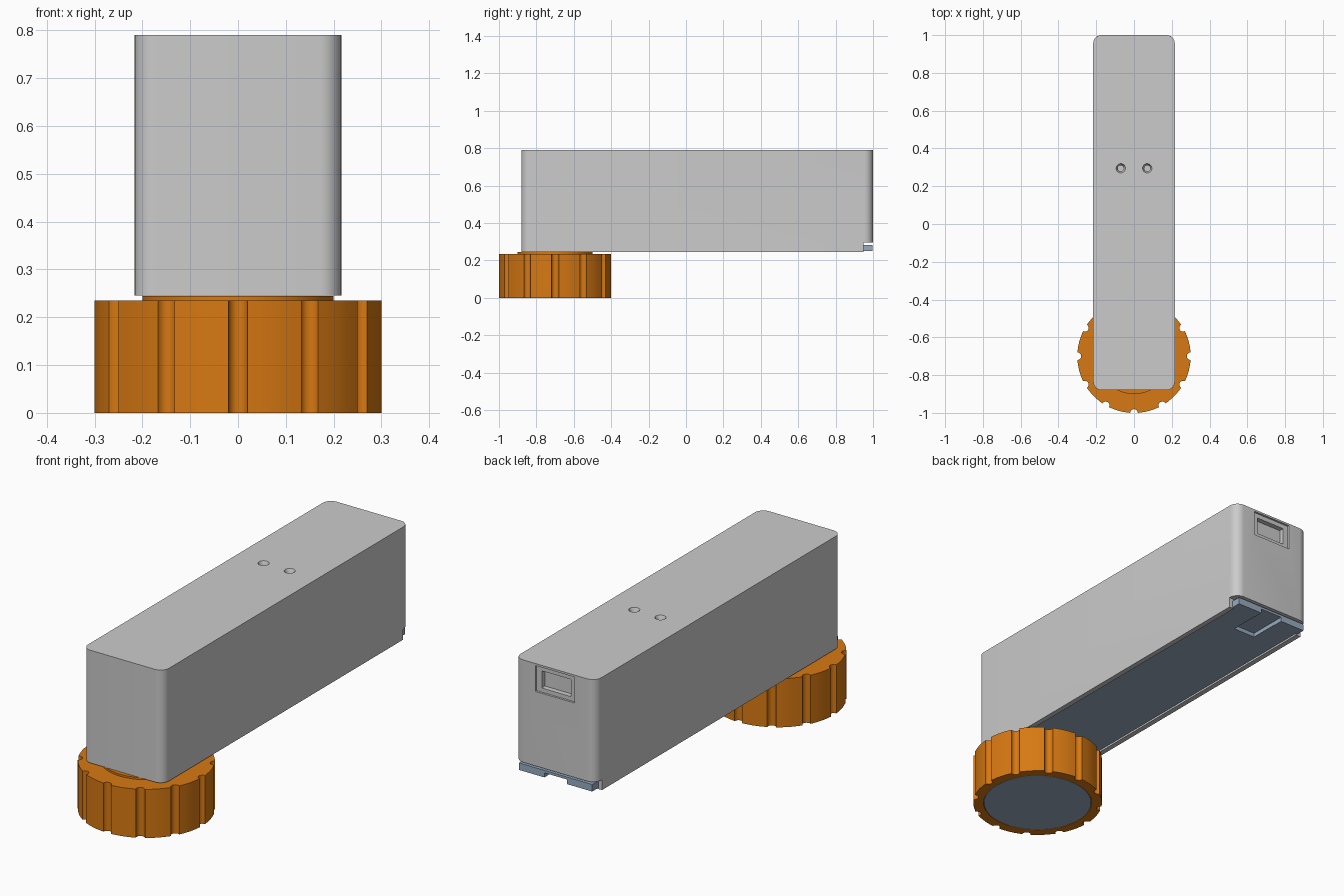
import bpy, bmesh, math

cube = bpy.data.objects.get("Cube")
if cube:
    bpy.data.objects.remove(cube)


def material(name, rgb):
    m = bpy.data.materials.new(name)
    m.use_nodes = True
    m.diffuse_color = (*rgb, 1)
    m.node_tree.nodes["Principled BSDF"].inputs["Base Color"].default_value = (*rgb, 1)
    return m


GREY = material("light grey", (0.60, 0.60, 0.60))
ORANGE = material("orange", (0.68, 0.19, 0.006))
BLUE = material("blue grey", (0.31, 0.41, 0.53))


def prism(name, outline, z0, z1, mat):
    """Extrude a 2D outline between two heights."""
    bm = bmesh.new()
    face = bm.faces.new([bm.verts.new((x, y, z0)) for x, y in outline])
    top = bmesh.ops.extrude_face_region(bm, geom=[face])["geom"]
    bmesh.ops.translate(bm, vec=(0, 0, z1 - z0),
                        verts=[v for v in top if isinstance(v, bmesh.types.BMVert)])
    bmesh.ops.recalc_face_normals(bm, faces=bm.faces)
    me = bpy.data.meshes.new(name)
    bm.to_mesh(me)
    bm.free()
    ob = bpy.data.objects.new(name, me)
    me.materials.append(mat)
    bpy.context.collection.objects.link(ob)
    return ob


def box_outline(x0, x1, y0, y1, r=0.0, steps=8):
    """Rectangle with optional rounded corners."""
    if r == 0:
        return [(x0, y0), (x1, y0), (x1, y1), (x0, y1)]
    pts = []
    for i, (cx, cy) in enumerate([(x1 - r, y1 - r), (x0 + r, y1 - r),
                                  (x0 + r, y0 + r), (x1 - r, y0 + r)]):
        for s in range(steps + 1):
            a = math.pi / 2 * (i + s / steps)
            pts.append((cx + r * math.cos(a), cy + r * math.sin(a)))
    return pts


def circle(x, y, r, n=64):
    return [(x + r * math.cos(2 * math.pi * i / n),
             y + r * math.sin(2 * math.pi * i / n)) for i in range(n)]


def cut(ob, cutter):
    """Subtract the cutter, then discard it."""
    mod = ob.modifiers.new("cut", "BOOLEAN")
    mod.operation = "DIFFERENCE"
    mod.solver = "EXACT"
    mod.object = cutter
    bpy.context.view_layer.update()
    dg = bpy.context.evaluated_depsgraph_get()
    me = bpy.data.meshes.new_from_object(ob.evaluated_get(dg))
    ob.modifiers.clear()
    ob.data = me
    bpy.data.objects.remove(cutter)


def smooth(ob):
    bpy.ops.object.select_all(action="DESELECT")
    ob.select_set(True)
    bpy.context.view_layer.objects.active = ob
    bpy.ops.object.shade_smooth_by_angle(angle=math.radians(30))


# Housing: long box with rounded upright edges
housing = prism("housing", box_outline(-0.216, 0.216, -0.88, 1.0, 0.045), 0.245, 0.79, GREY)
# underside recess for the cover, and the step at the back end
cut(housing, prism("cutter", box_outline(-0.19, 0.19, -0.85, 0.97), 0.2, 0.28, GREY))
cut(housing, prism("cutter", box_outline(-0.3, 0.3, 0.95, 1.1), 0.2, 0.295, GREY))
# framed window on the back: shallow recess, then a deeper slot
cut(housing, prism("cutter", box_outline(-0.105, 0.105, 0.99, 1.1), 0.655, 0.78, GREY))
cut(housing, prism("cutter", box_outline(-0.078, 0.078, 0.965, 1.1), 0.675, 0.758, GREY))
# two countersunk holes in the top
for x in (-0.07, 0.07):
    cut(housing, prism("cutter", circle(x, 0.295, 0.016, 24), 0.72, 0.9, GREY))
    sink = prism("cutter", circle(x, 0.295, 0.029, 24), 0.77, 0.80, GREY)
    for v in sink.data.vertices:
        if v.co.z < 0.78:
            v.co.x = x + (v.co.x - x) * 0.55
            v.co.y = 0.295 + (v.co.y - 0.295) * 0.55
    cut(housing, sink)
smooth(housing)

# Bottom cover with a wider end piece and a finger pocket
cover = prism("bottom_cover", box_outline(-0.188, 0.188, -0.848, 0.95), 0.252, 0.28, BLUE)
cover_end = prism("cover_end", box_outline(-0.196, 0.196, 0.95, 0.996), 0.25, 0.284, BLUE)
for part in (cover, cover_end):
    cut(part, prism("cutter", box_outline(-0.06, 0.06, 0.80, 1.1), 0.2, 0.272, BLUE))

# Knob: round grip with twelve scalloped grooves
KY, R, G = -0.7, 0.3, 0.02
outline = []
half = 2 * math.asin(G / (2 * R))
for i in range(12):
    a = i * math.pi / 6
    gx, gy = R * math.cos(a), R * math.sin(a)
    for s in range(9):                       # groove, curving inward
        t = a - math.pi / 2 - math.pi * s / 8
        outline.append((gx + G * math.cos(t), KY + gy + G * math.sin(t)))
    for s in range(1, 6):                    # plain rim up to the next groove
        t = a + half + (math.pi / 6 - 2 * half) * s / 6
        outline.append((R * math.cos(t), KY + R * math.sin(t)))
knob = prism("knob", outline, 0, 0.235, ORANGE)
cut(knob, prism("cutter", circle(0, KY, 0.252), -0.1, 0.012, ORANGE))
smooth(knob)

# Collar joining the knob to the housing, and the inlay underneath
collar = prism("knob_collar", circle(0, KY, 0.2), 0.23, 0.2445, ORANGE)
smooth(collar)
inlay = prism("knob_inlay", circle(0, KY, 0.25), 0.0, 0.011, BLUE)
smooth(inlay)
